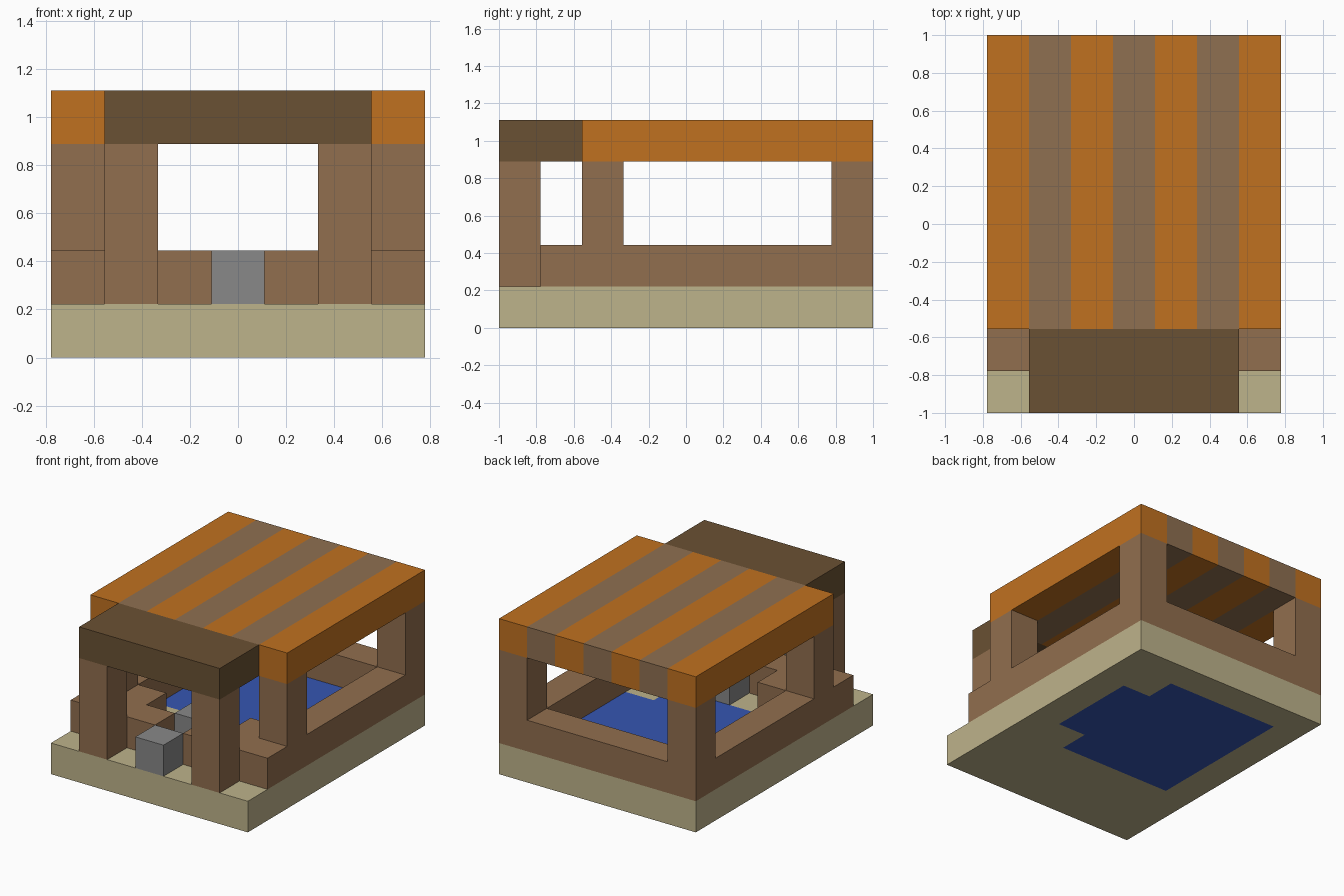
import bpy
import bmesh
from mathutils import Matrix, Vector

U = 2 / 9            # one block
NX, NY = 7, 9        # blocks across and deep

if "Cube" in bpy.data.objects:
    bpy.data.objects.remove(bpy.data.objects["Cube"], do_unlink=True)


def material(name, rgb):
    linear = [((c / 255 + 0.055) / 1.055) ** 2.4 for c in rgb] + [1]
    mat = bpy.data.materials.new(name)
    mat.use_nodes = True
    mat.diffuse_color = linear
    bsdf = next(n for n in mat.node_tree.nodes if n.type == 'BSDF_PRINCIPLED')
    bsdf.inputs["Base Color"].default_value = linear
    return mat


SAND = material("sand", (190, 179, 139))
WATER = material("water_blue", (54, 86, 178))
WOOD = material("wood_brown", (145, 110, 78))
ORANGE = material("awning_orange", (192, 113, 32))
STRIPE = material("awning_brown", (143, 112, 81))
DARK = material("dark_wood", (106, 81, 51))
STONE = material("stone_grey", (136, 136, 136))


def finish(name, bm, *mats):
    mesh = bpy.data.meshes.new(name)
    bm.to_mesh(mesh)
    bm.free()
    for mat in mats:
        mesh.materials.append(mat)
    obj = bpy.data.objects.new(name, mesh)
    bpy.context.collection.objects.link(obj)
    return obj


def block(name, mat, corner, size):
    """Box given by its block-grid corner and its size in blocks."""
    centre = Vector([c + s / 2 for c, s in zip(corner, size)])
    centre -= Vector((NX / 2, NY / 2, 0))
    bm = bmesh.new()
    bmesh.ops.create_cube(bm, size=1, matrix=Matrix.Translation(centre * U)
                          @ Matrix.Diagonal((*[s * U for s in size], 1)))
    return finish(name, bm, mat)


def pair(name, mat, corner, size):
    """A block and its mirror across x."""
    block("right_" + name, mat, corner, size)
    block("left_" + name, mat, (NX - corner[0] - size[0], *corner[1:]), size)


# Base slab with the cross-shaped pool running through it
bm = bmesh.new()
bmesh.ops.create_grid(bm, x_segments=NX, y_segments=NY, size=0.5,
                      matrix=Matrix.Diagonal((NX * U, NY * U, 1, 1)))
bottom = bm.faces[:]
top = bmesh.ops.extrude_face_region(bm, geom=bottom, use_keep_orig=True)["geom"]
bmesh.ops.translate(bm, vec=(0, 0, U),
                    verts=[v for v in top if isinstance(v, bmesh.types.BMVert)])
bmesh.ops.recalc_face_normals(bm, faces=bm.faces)
for face in bm.faces:
    c = face.calc_center_median() / U
    dx, dy = abs(c.x), abs(c.y - 1)
    flat = abs(face.normal.z) > 0.5
    face.material_index = int(flat and (dx < 2 and dy < 2.5 or dx < 3 and dy < 1.5))
finish("base_and_pool", bm, SAND, WATER)

# Low walls around the pool
pair("side_wall", WOOD, (0, 1, 1), (1, 8, 1))
block("back_wall", WOOD, (1, 8, 1), (5, 1, 1))
pair("inner_wall", WOOD, (1, 1, 1), (1, 2, 1))
pair("counter", WOOD, (2, 1, 1), (1, 1, 1))

# Posts
pair("front_post", WOOD, (1, 0, 1), (1, 1, 3))
pair("middle_post", WOOD, (0, 2, 2), (1, 1, 2))
pair("back_post", WOOD, (0, 8, 2), (1, 1, 2))

# Stone blocks on the entrance line
block("front_stone", STONE, (3, 0, 1), (1, 1, 1))
block("inner_stone", STONE, (3, 2, 1), (1, 1, 1))

# Striped roof and dark porch roof
for i in range(NX):
    block(f"roof_stripe_{i + 1}", STRIPE if i % 2 else ORANGE, (i, 2, 4), (1, 7, 1))
block("porch_roof", DARK, (1, 0, 4), (5, 2, 1))
